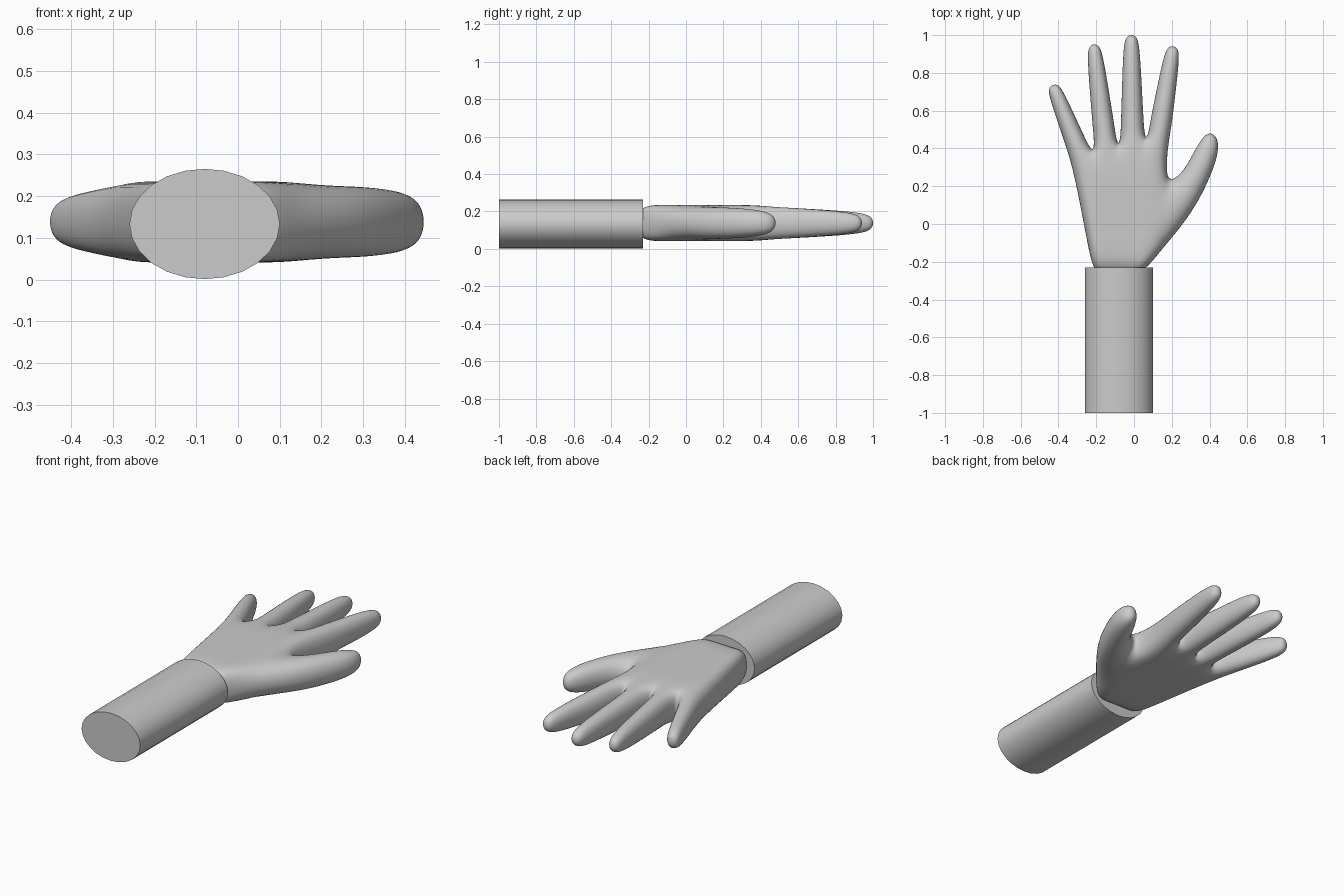
import bpy, bmesh
from mathutils import Vector

if "Cube" in bpy.data.objects:
    bpy.data.objects.remove(bpy.data.objects["Cube"])

ZC = 0.138          # mid height of the hand
pts, quads = [], []  # plan-view cage: (x, y, half thickness)


def add(x, y, h):
    pts.append((x, y, h))
    return len(pts) - 1


def strip(a, b, pairs):
    """Chain of quads growing from the base edge a-b."""
    for p, q in pairs:
        c, d = add(*p), add(*q)
        quads.append((a, b, d, c))
        a, b = c, d


def finger(a, b, tip, w):
    """Tapered finger from the base edge a-b to the tip, w = half width."""
    start = (Vector(pts[a][:2]) + Vector(pts[b][:2])) / 2
    axis = Vector(tip) - start
    side = Vector((axis.y, -axis.x)).normalized()
    pairs = []
    for t, k, h in ((0.22, 1.0, 0.090), (0.58, 0.86, 0.077),
                    (0.89, 0.72, 0.062), (1.01, 0.45, 0.034)):
        c = start + axis * t
        l, r = c - side * w * k, c + side * w * k
        pairs.append(((l.x, l.y, h), (r.x, r.y, h)))
    strip(a, b, pairs)


# palm: rows from the wrist to the finger roots
rows = [
    [(-0.215, -0.27), (-0.145, -0.27), (-0.08, -0.27), (-0.02, -0.27), (0.035, -0.27)],
    [(-0.252, -0.09), (-0.16, -0.10), (-0.08, -0.11), (0.02, -0.12), (0.16, -0.135)],
    [(-0.300, 0.16), (-0.19, 0.18), (-0.08, 0.20), (0.05, 0.22), (0.17, 0.235)],
    [(-0.335, 0.31), (-0.21, 0.37), (-0.08, 0.39), (0.065, 0.43), (0.185, 0.42)],
]
grid = [[add(x, y, 0.097) for x, y in row] for row in rows]
for lo, hi in zip(grid, grid[1:]):
    for i in range(4):
        quads.append((lo[i], lo[i + 1], hi[i + 1], hi[i]))

# four fingers
top = grid[3]
for i, (tip, w) in enumerate((((-0.43, 0.735), 0.060), ((-0.213, 0.95), 0.063),
                              ((-0.014, 1.0), 0.065), ((0.208, 0.94), 0.063))):
    finger(top[i], top[i + 1], tip, w)

# thumb grows from the side of the palm
strip(grid[2][4], grid[1][4], [
    ((0.225, 0.255, 0.093), (0.300, 0.035, 0.093)),
    ((0.275, 0.310, 0.090), (0.390, 0.200, 0.088)),
    ((0.335, 0.430, 0.076), (0.460, 0.380, 0.076)),
    ((0.390, 0.492, 0.042), (0.440, 0.474, 0.042)),
])

# hand: plan cage doubled above and below, walled along its open edges
bm = bmesh.new()
up = [bm.verts.new((x, y, ZC + h)) for x, y, h in pts]
dn = [bm.verts.new((x, y, ZC - h)) for x, y, h in pts]
count = {}
for q in quads:
    bm.faces.new([up[i] for i in q])
    bm.faces.new([dn[i] for i in reversed(q)])
    for a, b in zip(q, q[1:] + q[:1]):
        count.setdefault(frozenset((a, b)), []).append((a, b))
for used in count.values():
    if len(used) == 1:
        a, b = used[0]
        bm.faces.new((up[b], up[a], dn[a], dn[b]))
bmesh.ops.recalc_face_normals(bm, faces=bm.faces)
for f in bm.faces:
    f.smooth = True
mesh = bpy.data.meshes.new("hand")
bm.to_mesh(mesh)
bm.free()
hand = bpy.data.objects.new("hand", mesh)
bpy.context.collection.objects.link(hand)
sub = hand.modifiers.new("Subdivision", 'SUBSURF')
sub.levels = sub.render_levels = 3

# forearm sleeve: oval cylinder
bpy.ops.mesh.primitive_cylinder_add(vertices=24, radius=1, depth=0.77,
                                    location=(-0.08, -0.615, 0.133),
                                    rotation=(1.5707963, 0, 0))
arm = bpy.context.object
arm.name = "forearm"
arm.scale = (0.18, 0.132, 1)
bpy.ops.object.transform_apply(location=False, rotation=True, scale=True)
bpy.ops.object.shade_smooth_by_angle()
